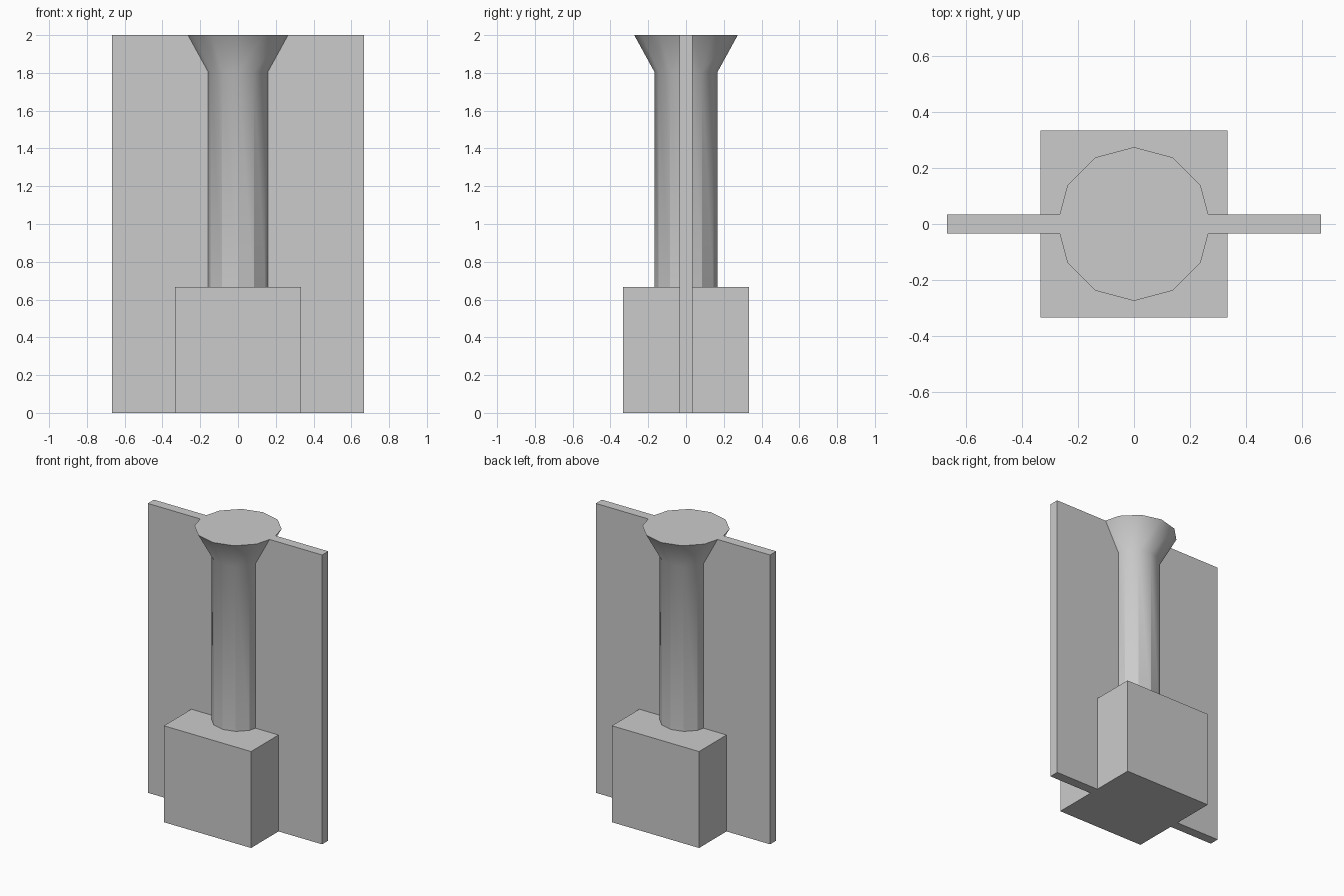
import bpy
import math

if "Cube" in bpy.data.objects:
    bpy.data.objects.remove(bpy.data.objects["Cube"])


def box(name, sx, sy, sz):
    """Box of the given full size, standing on z = 0."""
    bpy.ops.mesh.primitive_cube_add(size=1, location=(0, 0, sz / 2))
    ob = bpy.context.object
    ob.name = name
    ob.scale = (sx, sy, sz)
    bpy.ops.object.transform_apply(location=True, rotation=True, scale=True)
    return ob


def lathe(name, profile, sides):
    """Closed turned solid from (radius, height) points."""
    verts = [(r * math.cos(2 * math.pi * i / sides), r * math.sin(2 * math.pi * i / sides), z)
             for r, z in profile for i in range(sides)]
    faces = [(k * sides + i, k * sides + (i + 1) % sides,
              (k + 1) * sides + (i + 1) % sides, (k + 1) * sides + i)
             for k in range(len(profile) - 1) for i in range(sides)]
    faces.append(tuple(reversed(range(sides))))
    faces.append(tuple(range((len(profile) - 1) * sides, len(profile) * sides)))
    me = bpy.data.meshes.new(name)
    me.from_pydata(verts, [], faces)
    ob = bpy.data.objects.new(name, me)
    bpy.context.collection.objects.link(ob)
    return ob


# Thin wall panel, plinth block and twelve-sided column with a flared head
panel = box("panel", 4 / 3, 0.067, 2)
plinth = box("plinth", 2 / 3, 2 / 3, 2 / 3)
column = lathe("column", [(0.167, 0.3), (0.167, 1.805), (0.274, 2)], 12)

# Fuse the parts into one clean solid
bpy.ops.object.select_all(action='DESELECT')
bpy.context.view_layer.objects.active = panel
panel.select_set(True)
for part in (plinth, column):
    mod = panel.modifiers.new("join_" + part.name, 'BOOLEAN')
    mod.operation = 'UNION'
    mod.solver = 'EXACT'
    mod.object = part
    bpy.ops.object.modifier_apply(modifier=mod.name)
    bpy.data.objects.remove(part)
panel.name = "wall_with_column"

# Soft transition into the flare, crisp column facets
bpy.ops.object.shade_smooth_by_angle(angle=math.radians(29.5))
